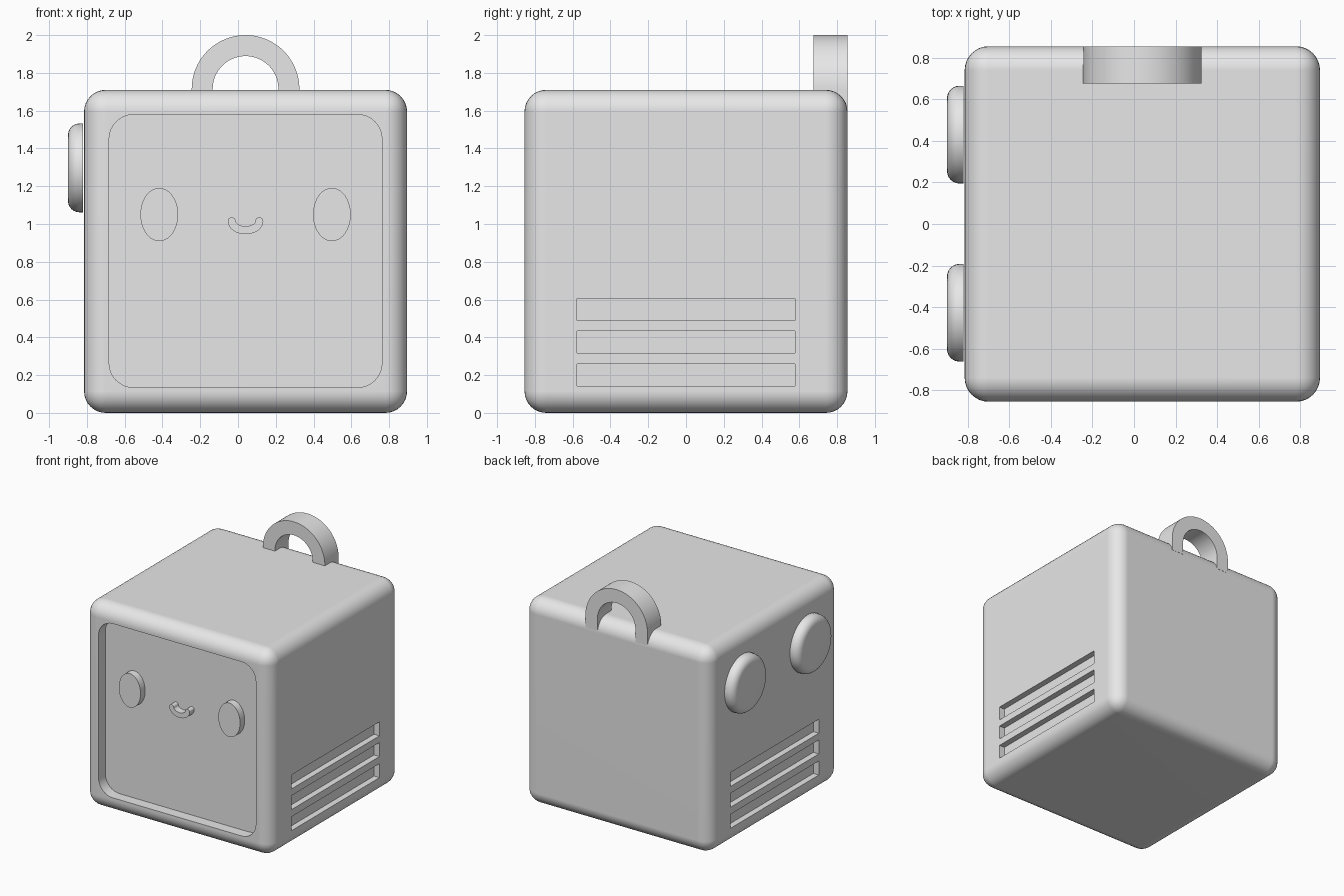
import bpy, bmesh, math
from mathutils import Matrix, Vector

if "Cube" in bpy.data.objects:
    bpy.data.objects.remove(bpy.data.objects["Cube"], do_unlink=True)

CX, HALF = 0.04, 0.855          # body centre in x, half side
SIDE = 2 * HALF
SCREEN_Y = -HALF + 0.09         # floor of the face recess

grey = bpy.data.materials.new("light grey")
grey.use_nodes = True
grey.diffuse_color = (0.8, 0.8, 0.8, 1)
grey.node_tree.nodes["Principled BSDF"].inputs["Base Color"].default_value = (0.8, 0.8, 0.8, 1)


def finish(name, bm):
    bmesh.ops.recalc_face_normals(bm, faces=bm.faces[:])
    mesh = bpy.data.meshes.new(name)
    bm.to_mesh(mesh)
    bm.free()
    mesh.materials.append(grey)
    ob = bpy.data.objects.new(name, mesh)
    bpy.context.collection.objects.link(ob)
    return ob


def smooth(ob):
    bpy.ops.object.select_all(action='DESELECT')
    ob.select_set(True)
    bpy.context.view_layer.objects.active = ob
    bpy.ops.object.shade_smooth_by_angle(angle=math.radians(35))


def prism(name, outline, y0, y1):
    """Extrude an outline of (x, z) points from y0 to y1."""
    bm = bmesh.new()
    face = bm.faces.new([bm.verts.new((x, y0, z)) for x, z in outline])
    new = bmesh.ops.extrude_face_region(bm, geom=[face])["geom"]
    moved = [v for v in new if isinstance(v, bmesh.types.BMVert)]
    bmesh.ops.translate(bm, verts=moved, vec=(0, y1 - y0, 0))
    return finish(name, bm)


def arc(cx, cz, rx, rz, start, end, n):
    angles = [math.radians(start + (end - start) * i / n) for i in range(n + 1)]
    return [(cx + rx * math.cos(a), cz + rz * math.sin(a)) for a in angles]


def box(name, size, centre):
    bm = bmesh.new()
    bmesh.ops.create_cube(bm, size=1, matrix=Matrix.Translation(centre) @ Matrix.Diagonal((*size, 1)))
    return finish(name, bm)


def apply_modifiers(ob):
    bpy.context.view_layer.update()
    graph = bpy.context.evaluated_depsgraph_get()
    mesh = bpy.data.meshes.new_from_object(ob.evaluated_get(graph))
    ob.modifiers.clear()
    ob.data = mesh


# Rounded cube body
body = box("body", (SIDE, SIDE, SIDE), (CX, 0, HALF))
bevel = body.modifiers.new("round_edges", 'BEVEL')
bevel.width, bevel.segments = 0.115, 8

# Cutters: rounded screen recess and three slots on each side
outline = []
reach, radius = 0.7225 - 0.13, 0.13
for k, (sx, sz) in enumerate([(1, 1), (-1, 1), (-1, -1), (1, -1)]):
    outline += arc(CX + sx * reach, 0.857 + sz * reach, radius, radius, 90 * k, 90 * k + 90, 8)
cutters = [prism("screen_cutter", outline, -HALF - 0.1, SCREEN_Y)]
for side in (-1, 1):
    for z in (0.2, 0.375, 0.547):
        cutters.append(box("slot_cutter", (0.1, 1.155, 0.116), (CX + side * HALF, 0, z)))
for cutter in cutters:
    cutter.hide_render = True
    cut = body.modifiers.new("cut", 'BOOLEAN')
    cut.operation, cut.solver, cut.object = 'DIFFERENCE', 'EXACT', cutter
apply_modifiers(body)
for cutter in cutters:
    bpy.data.objects.remove(cutter, do_unlink=True)
smooth(body)
weighted = body.modifiers.new("flat_shading", 'WEIGHTED_NORMAL')
weighted.keep_sharp = True

# Oval eyes
for name, side in (("right_eye", -1), ("left_eye", 1)):
    smooth(prism(name, arc(CX + side * 0.457, 1.05, 0.1, 0.141, 0, 360, 40)[:-1],
                 SCREEN_Y + 0.01, SCREEN_Y - 0.06))

# Smile: an even band along half an ellipse with round ends
a, b, half_width = 0.073, 0.048, 0.021
outer, inner = [], []
for i in range(17):
    t = math.pi * i / 16
    p = Vector((CX + a * math.cos(t), 1.015 - b * math.sin(t)))
    n = Vector((b * math.cos(t), -a * math.sin(t))).normalized() * half_width
    outer.append(tuple(p + n))
    inner.append(tuple(p - n))
left_cap = arc(CX - a, 1.015, half_width, half_width, 180, 0, 8)[1:-1]
right_cap = arc(CX + a, 1.015, half_width, half_width, 180, 0, 8)[1:-1]
smooth(prism("mouth", outer + left_cap + inner[::-1] + right_cap, SCREEN_Y + 0.01, SCREEN_Y - 0.06))

# Arched handle with short legs sunk into the rear top edge
foot = 1.61
arch = [(CX + 0.285, foot)] + arc(CX, 1.715, 0.285, 0.285, 0, 180, 40) + [(CX - 0.285, foot)]
arch += [(CX - 0.174, foot)] + arc(CX, 1.715, 0.174, 0.174, 180, 0, 40) + [(CX + 0.174, foot)]
smooth(prism("handle", arch, 0.675, HALF))

# Round pads on the right side, rounded on their outer rim
for name, y in (("front_pad", -0.427), ("rear_pad", 0.43)):
    bm = bmesh.new()
    place = Matrix.Translation((-0.86, y, 1.297)) @ Matrix.Rotation(math.pi / 2, 4, 'Y')
    bmesh.ops.create_cone(bm, cap_ends=True, segments=48, radius1=0.235, radius2=0.235,
                          depth=0.08, matrix=place)
    rim = [e for e in bm.edges if all(v.co.x < -0.88 for v in e.verts)]
    bmesh.ops.bevel(bm, geom=rim, offset=0.06, segments=6, profile=0.5, affect='EDGES')
    smooth(finish(name, bm))
